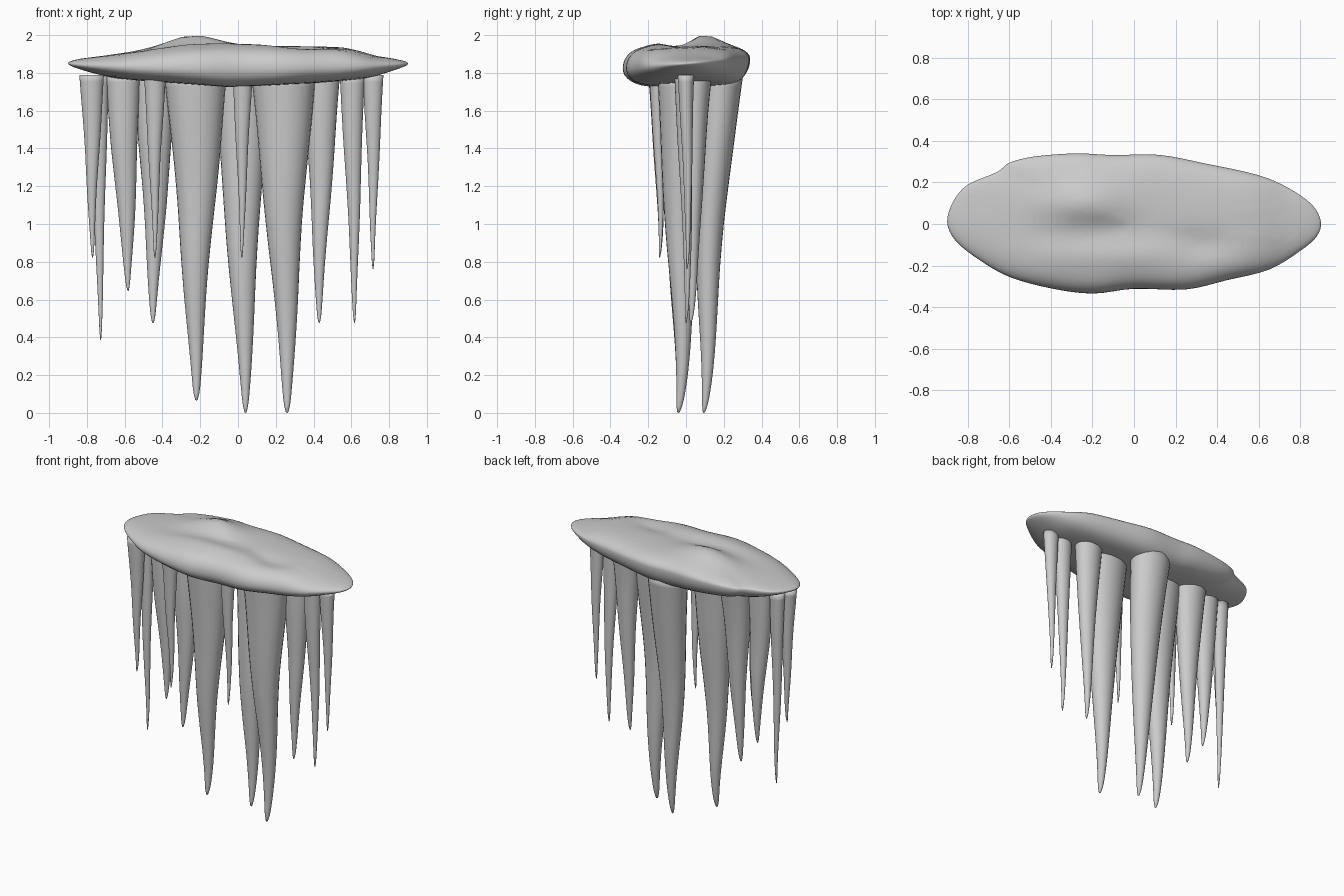
import bpy, bmesh
from math import sin, cos, pi, exp
from mathutils import Vector

if "Cube" in bpy.data.objects:
    bpy.data.objects.remove(bpy.data.objects["Cube"])


def lerp_table(pts, x):
    """Smoothly interpolate a short list of (x, value) pairs."""
    if x <= pts[0][0]:
        return pts[0][1]
    for (a, va), (b, vb) in zip(pts, pts[1:]):
        if x <= b:
            return va + (vb - va) * (x - a) / (b - a)
    return pts[-1][1]


def skin(name, rings, start, end):
    """Closed smooth surface through rings, with a pole at each end."""
    bm = bmesh.new()
    vr = [[bm.verts.new(p) for p in r] for r in rings]
    n = len(vr[0])
    for a, b in zip(vr, vr[1:]):
        for i in range(n):
            j = (i + 1) % n
            bm.faces.new((a[i], a[j], b[j], b[i]))
    for pole, ring in ((start, vr[0]), (end, vr[-1])):
        c = bm.verts.new(pole)
        for i in range(n):
            bm.faces.new((c, ring[i], ring[(i + 1) % n]))
    bmesh.ops.recalc_face_normals(bm, faces=bm.faces)
    me = bpy.data.meshes.new(name)
    bm.to_mesh(me)
    bm.free()
    for p in me.polygons:
        p.use_smooth = True
    ob = bpy.data.objects.new(name, me)
    bpy.context.collection.objects.link(ob)
    return ob


# Ice slab: outline seen from above, counter-clockwise
outline = [(0.9, 0.01), (0.86, 0.09), (0.75, 0.17), (0.6, 0.235), (0.35, 0.29),
           (0.12, 0.333), (-0.1, 0.332), (-0.28, 0.34), (-0.48, 0.325), (-0.6, 0.295),
           (-0.66, 0.25), (-0.8, 0.19), (-0.87, 0.11), (-0.9, 0.01), (-0.86, -0.08),
           (-0.75, -0.17), (-0.6, -0.255), (-0.4, -0.31), (-0.2, -0.335), (0, -0.312),
           (0.25, -0.315), (0.45, -0.27), (0.65, -0.22), (0.8, -0.13), (0.88, -0.06)]
P = [Vector(p) for p in outline]
loop = []
for i in range(len(P)):
    a, b, c, d = (P[(i + k) % len(P)] for k in (-1, 0, 1, 2))
    for s in range(4):
        t = s / 4
        loop.append(0.5 * (2 * b + (c - a) * t + (2 * a - 5 * b + 4 * c - d) * t * t
                           + (3 * b - a - 3 * c + d) * t ** 3))

top_line = [(-0.9, 1.89), (-0.75, 1.895), (-0.6, 1.91), (-0.42, 1.93), (-0.25, 1.945),
            (0, 1.945), (0.55, 1.94), (0.64, 1.925), (0.72, 1.9), (0.9, 1.885)]
low_line = [(-0.9, 1.81), (-0.8, 1.79), (-0.65, 1.765), (-0.4, 1.75), (-0.05, 1.725),
            (0.2, 1.735), (0.4, 1.745), (0.7, 1.765), (0.9, 1.81)]


def bump(x, y, cx, cy, sx, sy):
    return exp(-((x - cx) / sx) ** 2 - ((y - cy) / sy) ** 2)


def top_height(x, y):
    return (lerp_table(top_line, x) + 0.055 * bump(x, y, -0.24, 0.1, 0.18, 0.11)
            + 0.012 * bump(x, y, -0.1, -0.15, 0.35, 0.06)
            - 0.012 * bump(x, y, -0.15, -0.03, 0.3, 0.07)
            - 0.025 * bump(x, y, 0.33, -0.1, 0.12, 0.08))


def slab_ring(k, upper):
    ring = []
    for p in loop:
        x, y = p * k
        rim = 1.85 + 0.025 * p.y / 0.33
        h = top_height(x, y) if upper else lerp_table(low_line, x)
        power = 5 if upper else 6
        ring.append((x, y, rim + (h - rim) * max(0, 1 - k ** power) ** 0.5))
    return ring


ks = [0.08, 0.2, 0.32, 0.44, 0.55, 0.65, 0.74, 0.82, 0.88, 0.93, 0.965, 0.985, 0.996]
rings = ([slab_ring(k, True) for k in ks] + [slab_ring(1, True)]
         + [slab_ring(k, False) for k in reversed(ks)])
skin("ice_slab", rings, (0, 0, top_height(0, 0)), (0, 0, lerp_table(low_line, 0)))

# Icicles: name, top x, top y, tip x, tip y, tip z, top radius, mid bulge
icicles = [
    ("large_icicle_left", -0.225, -0.02, -0.22, -0.04, 0.065, 0.165, 0),
    ("large_icicle_back", 0.015, 0.19, 0.04, 0.095, 0.0, 0.145, 0.06),
    ("large_icicle_right", 0.24, -0.02, 0.26, -0.04, 0.0, 0.17, 0),
    ("medium_icicle_far_left", -0.61, 0.01, -0.582, 0.01, 0.645, 0.09, 0.12),
    ("medium_icicle_left", -0.435, 0.06, -0.45, 0.01, 0.475, 0.115, 0.04),
    ("medium_icicle_right", 0.44, 0.06, 0.43, 0.025, 0.475, 0.1, 0.02),
    ("small_icicle_1", -0.775, -0.06, -0.77, -0.06, 0.82, 0.065, 0),
    ("small_icicle_2", -0.74, 0.01, -0.727, 0.0, 0.385, 0.055, 0.03),
    ("small_icicle_3", -0.44, -0.155, -0.44, -0.14, 0.82, 0.058, 0),
    ("small_icicle_4", 0.025, -0.155, 0.02, -0.14, 0.82, 0.053, 0),
    ("small_icicle_5", 0.605, -0.01, 0.617, 0.0, 0.475, 0.066, 0.02),
    ("small_icicle_6", 0.715, 0.0, 0.715, 0.005, 0.76, 0.055, 0)]
taper = [(0, 1), (0.1, 0.9), (0.2, 0.8), (0.43, 0.57), (0.6, 0.42), (0.77, 0.28),
         (0.9, 0.175), (0.96, 0.12), (0.99, 0.075), (1, 0.04)]
Z_TOP = 1.79
for n, (name, tx, ty, ex, ey, ez, r, bulge) in enumerate(icicles):
    rings = []
    for s in range(33):
        t = 1 - (1 - s / 32) ** 1.15
        lean = 1 - (1 - t) ** 2
        wave = 0.04 * r * sin(7 * t + n) * sin(pi * t)
        # shaft runs slightly behind the tip, which hooks to the front
        hook = 0.22 * r * (t * t - t ** 9)
        cx, cy = tx + (ex - tx) * t + wave, ty + (ey - ty) * lean + wave + hook
        rr = r * (lerp_table(taper, t) + bulge * sin(pi * t))
        ry = rr * (0.78 + 0.25 * t * t)
        z = Z_TOP + (ez + 0.004 - Z_TOP) * t
        rings.append([(cx + rr * cos(2 * pi * i / 24), cy + ry * sin(2 * pi * i / 24), z)
                      for i in range(24)])
    skin(name, rings, (tx, ty, Z_TOP), (ex, ey, ez))
